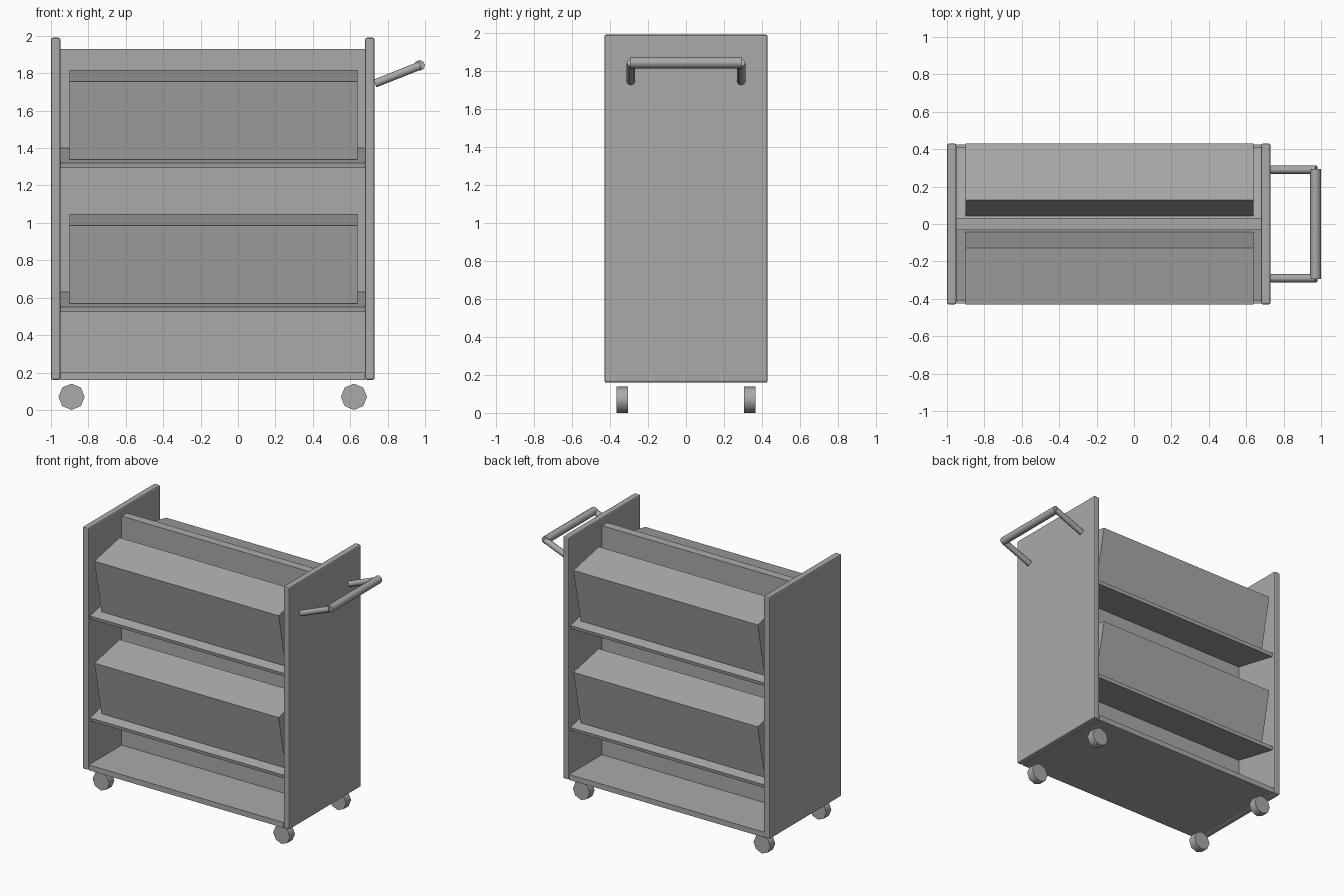
import bpy, bmesh, math
from mathutils import Vector

if "Cube" in bpy.data.objects:
    bpy.data.objects.remove(bpy.data.objects["Cube"])

grey = bpy.data.materials.new("plain_grey")
grey.diffuse_color = (0.4, 0.4, 0.4, 1)
grey.use_nodes = True
grey.node_tree.nodes["Principled BSDF"].inputs["Base Color"].default_value = grey.diffuse_color


def finish(name, bm):
    bmesh.ops.recalc_face_normals(bm, faces=bm.faces[:])
    mesh = bpy.data.meshes.new(name)
    bm.to_mesh(mesh)
    bm.free()
    mesh.materials.append(grey)
    obj = bpy.data.objects.new(name, mesh)
    bpy.context.collection.objects.link(obj)
    return obj


def prism(name, profile, x0, x1):
    """Extrude a (y, z) profile along x."""
    bm = bmesh.new()
    face = bm.faces.new([bm.verts.new((x0, y, z)) for y, z in profile])
    ext = bmesh.ops.extrude_face_region(bm, geom=[face])
    moved = [v for v in ext["geom"] if isinstance(v, bmesh.types.BMVert)]
    bmesh.ops.translate(bm, verts=moved, vec=(x1 - x0, 0, 0))
    return finish(name, bm)


def box(name, x0, x1, half_y, z0, z1):
    return prism(name, [(-half_y, z0), (half_y, z0), (half_y, z1), (-half_y, z1)], x0, x1)


def rod(name, a, b, radius, sides=8):
    a, b = Vector(a), Vector(b)
    bm = bmesh.new()
    bmesh.ops.create_cone(bm, cap_ends=True, segments=sides, radius1=radius,
                          radius2=radius, depth=(b - a).length)
    turn = (b - a).to_track_quat('Z', 'Y').to_matrix()
    bmesh.ops.rotate(bm, verts=bm.verts[:], matrix=turn, cent=(0, 0, 0))
    bmesh.ops.translate(bm, verts=bm.verts[:], vec=(a + b) / 2)
    obj = finish(name, bm)
    # round sides, flat caps
    for p in obj.data.polygons:
        p.use_smooth = len(p.vertices) == 4
    for e in obj.data.edges:
        v, w = (obj.data.vertices[i].co for i in e.vertices)
        e.use_edge_sharp = abs((w - v).normalized().dot((b - a).normalized())) < 0.5
    return obj


# Side panels with softened edges
for side, x0 in (("left", -1.0), ("right", 0.68)):
    panel = box(side + "_side_panel", x0, x0 + 0.05, 0.43, 0.16, 1.99)
    bev = panel.modifiers.new("soft_edges", 'BEVEL')
    bev.width, bev.segments = 0.01, 2

# Bottom board and centre divider
box("bottom_board", -0.95, 0.68, 0.425, 0.16, 0.20)
box("centre_divider", -0.95, 0.68, 0.032, 0.20, 1.93)

# Sloping shelves and tilted book blocks on both faces
for level, dz in (("lower", 0.0), ("upper", 0.77)):
    for face, s in (("front", 1), ("back", -1)):
        shelf = [(-0.41, 0.55), (-0.025, 0.632), (-0.02, 0.606), (-0.405, 0.524)]
        books = [(-0.43, 0.985), (-0.128, 1.048), (-0.042, 0.635), (-0.344, 0.57)]
        prism(f"{level}_{face}_shelf", [(s * y, z + dz) for y, z in shelf], -0.95, 0.68)
        prism(f"{level}_{face}_books", [(s * y, z + dz) for y, z in books], -0.90, 0.64)

# Wheels
for x in (-0.89, 0.62):
    for s in (-1, 1):
        rod("wheel", (x, s * 0.305, 0.07), (x, s * 0.365, 0.07), 0.07)

# Push handle
for s in (-1, 1):
    rod("handle_arm", (0.732, s * 0.29, 1.745), (0.975, s * 0.29, 1.842), 0.022)
rod("handle_grip", (0.971, -0.295, 1.842), (0.971, 0.295, 1.842), 0.029)
